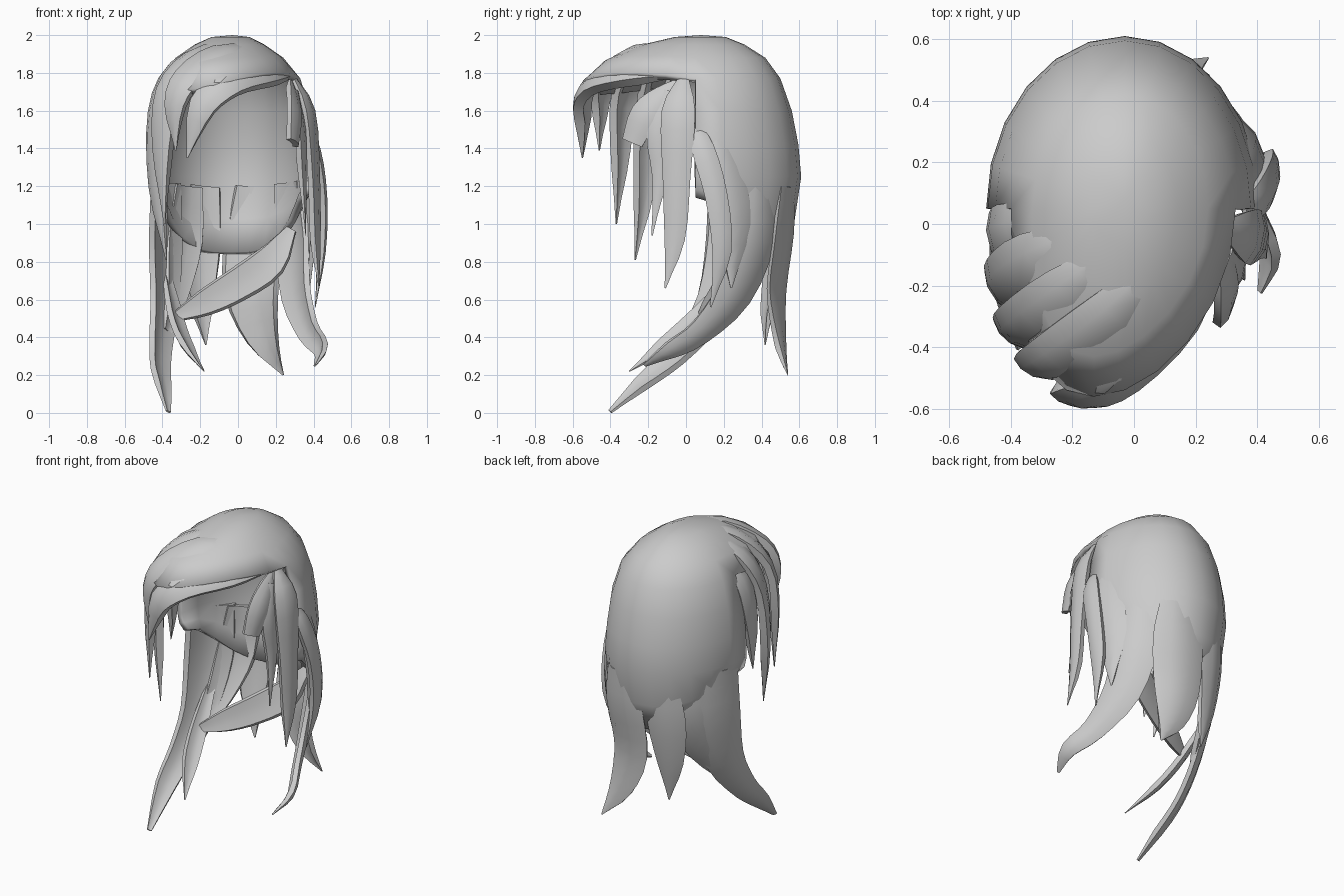
import bpy, bmesh, math
from mathutils import Vector

CX, CY = -0.03, 0.05   # vertical axis of the head


def finish(name, bm, angle=40):
    me = bpy.data.meshes.new(name)
    bm.to_mesh(me)
    bm.free()
    ob = bpy.data.objects.new(name, me)
    bpy.context.collection.objects.link(ob)
    bpy.ops.object.select_all(action='DESELECT')
    ob.select_set(True)
    bpy.context.view_layer.objects.active = ob
    bpy.ops.object.shade_smooth_by_angle(angle=math.radians(angle))
    return ob


def spline(pts, steps=3):
    # Catmull-Rom through 4D points (x, y, z, half width)
    P = [Vector(p) for p in pts]
    P = [2 * P[0] - P[1]] + P + [2 * P[-1] - P[-2]]
    out = []
    for i in range(1, len(P) - 2):
        a, b, c, d = P[i - 1:i + 3]
        for k in range(steps):
            t = k / steps
            out.append(0.5 * (2 * b + (c - a) * t + (2 * a - 5 * b + 4 * c - d) * t * t
                              + (3 * b - a - 3 * c + d) * t ** 3))
    return out + [P[-2]]


def lock(name, pts, thick=0.035, out=None, end=None, bulge=0.3):
    # tapered, slightly domed ribbon facing away from the head (or from out to end)
    path = spline(pts)
    last = len(path) - 1
    bm = bmesh.new()
    rings = []
    for i, q in enumerate(path):
        p = q.xyz
        tan = (path[min(i + 1, last)].xyz - path[max(i - 1, 0)].xyz).normalized()
        if out:
            o = Vector(out).lerp(Vector(end or out), i / last)
        else:
            o = Vector((p.x - CX, p.y - CY, max(0, p.z - 1.45) * 1.2))
        side = tan.cross(o).normalized()
        nor = side.cross(tan).normalized()
        w = max(q.w, 0.004)
        th = thick * min(1, w / 0.05)
        sect = [(s, bulge * w * (1 - s * s)) for s in (-1, -0.4, 0.4, 1)]
        sect += [(s, bulge * w * (1 - s * s) - th) for s in (0.85, 0.3, -0.3, -0.85)]
        rings.append([bm.verts.new(p + side * s * w + nor * h) for s, h in sect])
    n = len(rings[0])
    for a, b in zip(rings, rings[1:]):
        for j in range(n):
            k = (j + 1) % n
            bm.faces.new((a[j], b[j], b[k], a[k]))
    bm.faces.new(rings[0])
    bm.faces.new(rings[-1])
    bmesh.ops.recalc_face_normals(bm, faces=bm.faces[:])
    return finish(name, bm)


# Skull cap: rows of (z, x left, x right, y front, y back), open at the face
rows = [(1.99, -0.14, 0.06, -0.06, 0.21), (1.95, -0.23, 0.14, -0.23, 0.31),
        (1.88, -0.33, 0.24, -0.43, 0.42), (1.77, -0.40, 0.33, -0.56, 0.50),
        (1.60, -0.45, 0.38, -0.57, 0.56), (1.42, -0.475, 0.40, -0.57, 0.595),
        (1.25, -0.48, 0.41, -0.57, 0.61), (1.02, -0.465, 0.395, -0.57, 0.575),
        (0.84, -0.43, 0.355, -0.57, 0.525)]
N = 24
bm = bmesh.new()
grid = []
for z, xl, xr, yf, yb in rows:
    ring = []
    for i in range(N):
        a = 2 * math.pi * i / N
        c, s = math.cos(a), math.sin(a)
        x = CX + c * ((xr - CX) if c > 0 else (CX - xl))
        y = CY + s * ((yb - CY) if s > 0 else (CY - yf))
        zz = z
        if s < 0 and z < 1.95:          # swept hairline
            x -= 0.10 * s * s
            zz += (0.25 if z < 1.8 else 0.12) * x * -s
        if z < 1.1:                     # hem rises toward the ears
            zz += (0.16 if z > 0.9 else 0.30) * c ** 4
        ring.append(bm.verts.new((x, y, zz)))
    grid.append(ring)
top = bm.verts.new((CX, 0.08, 2.0))
for r in range(len(rows) - 1):
    for i in range(N):
        k = (i + 1) % N
        if r >= 3 and i >= N // 2:
            continue
        bm.faces.new((grid[r][i], grid[r + 1][i], grid[r + 1][k], grid[r][k]))
for i in range(N):
    bm.faces.new((top, grid[0][i], grid[0][(i + 1) % N]))
bmesh.ops.delete(bm, geom=[v for v in bm.verts if not v.link_faces], context='VERTS')
cap = finish("hair_cap", bm, 50)
mod = cap.modifiers.new("thickness", 'SOLIDIFY')
mod.thickness = 0.04
mod.offset = -1

# Fringe swept from the right crown to the left
lock("fringe_front", [(0.29, -0.07, 1.80, 0.02), (0.17, -0.32, 1.80, 0.06), (-0.03, -0.505, 1.76, 0.08),
                      (-0.19, -0.57, 1.63, 0.075), (-0.27, -0.55, 1.35, 0.0)], 0.06)
lock("fringe_second", [(0.12, -0.08, 1.94, 0.02), (-0.07, -0.29, 1.915, 0.09), (-0.26, -0.43, 1.79, 0.09),
                       (-0.34, -0.47, 1.63, 0.06), (-0.33, -0.46, 1.39, 0.0)], 0.05)
lock("fringe_third", [(-0.03, -0.06, 1.975, 0.02), (-0.22, -0.22, 1.895, 0.09), (-0.37, -0.33, 1.71, 0.09),
                      (-0.41, -0.36, 1.40, 0.06), (-0.39, -0.37, 1.0, 0.0)], 0.05)
lock("fringe_side", [(-0.10, 0.0, 1.97, 0.02), (-0.32, -0.12, 1.84, 0.10), (-0.43, -0.19, 1.60, 0.09),
                     (-0.44, -0.23, 1.20, 0.06), (-0.38, -0.27, 0.81, 0.0)], 0.05)
lock("left_temple_lock", [(-0.22, 0.03, 1.91, 0.03), (-0.39, -0.03, 1.72, 0.10), (-0.45, -0.05, 1.45, 0.09),
                          (-0.45, -0.06, 1.12, 0.0)])

# Locks beside the right temple
lock("right_short_lock", [(0.28, -0.02, 1.77, 0.01), (0.30, -0.12, 1.68, 0.06), (0.31, -0.22, 1.58, 0.08),
                          (0.30, -0.285, 1.43, 0.06)], out=(1, -0.3, 0.2))
lock("right_inner_lock", [(0.31, -0.08, 1.70, 0.04), (0.34, -0.15, 1.50, 0.06), (0.35, -0.14, 1.25, 0.04),
                          (0.36, -0.18, 0.94, 0.0)], out=(1, -0.2, 0))
lock("right_front_lock", [(0.29, -0.01, 1.79, 0.02), (0.38, -0.04, 1.60, 0.09), (0.41, -0.05, 1.25, 0.075),
                          (0.42, -0.06, 0.92, 0.055), (0.43, -0.11, 0.66, 0.0)], out=(1, -0.2, 0))
lock("right_rear_lock", [(0.36, 0.05, 1.53, 0.02), (0.42, 0.09, 1.40, 0.06), (0.455, 0.16, 1.15, 0.06),
                         (0.45, 0.19, 0.85, 0.05), (0.41, 0.13, 0.56, 0.0)], out=(1, 0.1, 0))
lock("right_ear_lock", [(0.34, 0.16, 1.58, 0.02), (0.38, 0.20, 1.30, 0.10), (0.385, 0.25, 1.0, 0.10),
                        (0.38, 0.24, 0.66, 0.0)], out=(1, 0.4, 0))

# Long locks at the back and sides, flowing out of the cap
lock("back_right_lock", [(0.10, 0.535, 1.20, 0.12), (0.09, 0.515, 0.95, 0.165), (0.07, 0.48, 0.65, 0.15),
                         (0.13, 0.50, 0.40, 0.09), (0.24, 0.54, 0.20, 0.0)], out=(0.25, 1, 0))
lock("back_middle_lock", [(-0.18, 0.52, 1.20, 0.09), (-0.20, 0.49, 0.92, 0.12), (-0.20, 0.45, 0.62, 0.08),
                          (-0.17, 0.42, 0.36, 0.0)])
lock("right_curl_lock", [(0.27, 0.385, 1.22, 0.11), (0.29, 0.36, 0.92, 0.14), (0.31, 0.26, 0.64, 0.12),
                         (0.38, 0.08, 0.43, 0.075), (0.45, -0.08, 0.33, 0.05), (0.41, -0.22, 0.25, 0.01)],
     out=(0.75, 0.6, 0), end=(0.7, 0.5, -0.3))
lock("left_long_lock", [(-0.385, 0.27, 1.22, 0.17), (-0.385, 0.25, 0.90, 0.17), (-0.395, 0.15, 0.58, 0.12),
                        (-0.415, 0.0, 0.36, 0.085), (-0.415, -0.17, 0.20, 0.065), (-0.37, -0.40, 0.005, 0.015)],
     out=(-0.9, 0.45, 0), end=(-0.5, 0.6, -0.35))
lock("left_back_lock", [(-0.27, 0.43, 1.20, 0.10), (-0.29, 0.39, 0.92, 0.13), (-0.33, 0.27, 0.66, 0.09),
                        (-0.38, 0.10, 0.43, 0.03)], out=(-0.6, 0.8, 0))
lock("left_inner_lock", [(-0.38, 0.26, 0.72, 0.03), (-0.34, 0.07, 0.51, 0.055), (-0.28, -0.11, 0.35, 0.05),
                         (-0.18, -0.30, 0.22, 0.0)], out=(-0.7, 0.4, -0.5))

# Lock crossing behind the neck
lock("crossing_lock", [(0.28, 0.33, 0.97, 0.03), (0.17, 0.265, 0.80, 0.09), (0.0, 0.20, 0.68, 0.09),
                       (-0.18, 0.14, 0.58, 0.07), (-0.35, 0.07, 0.50, 0.02)], 0.03, out=(0.1, 1, 0), bulge=0.1)
